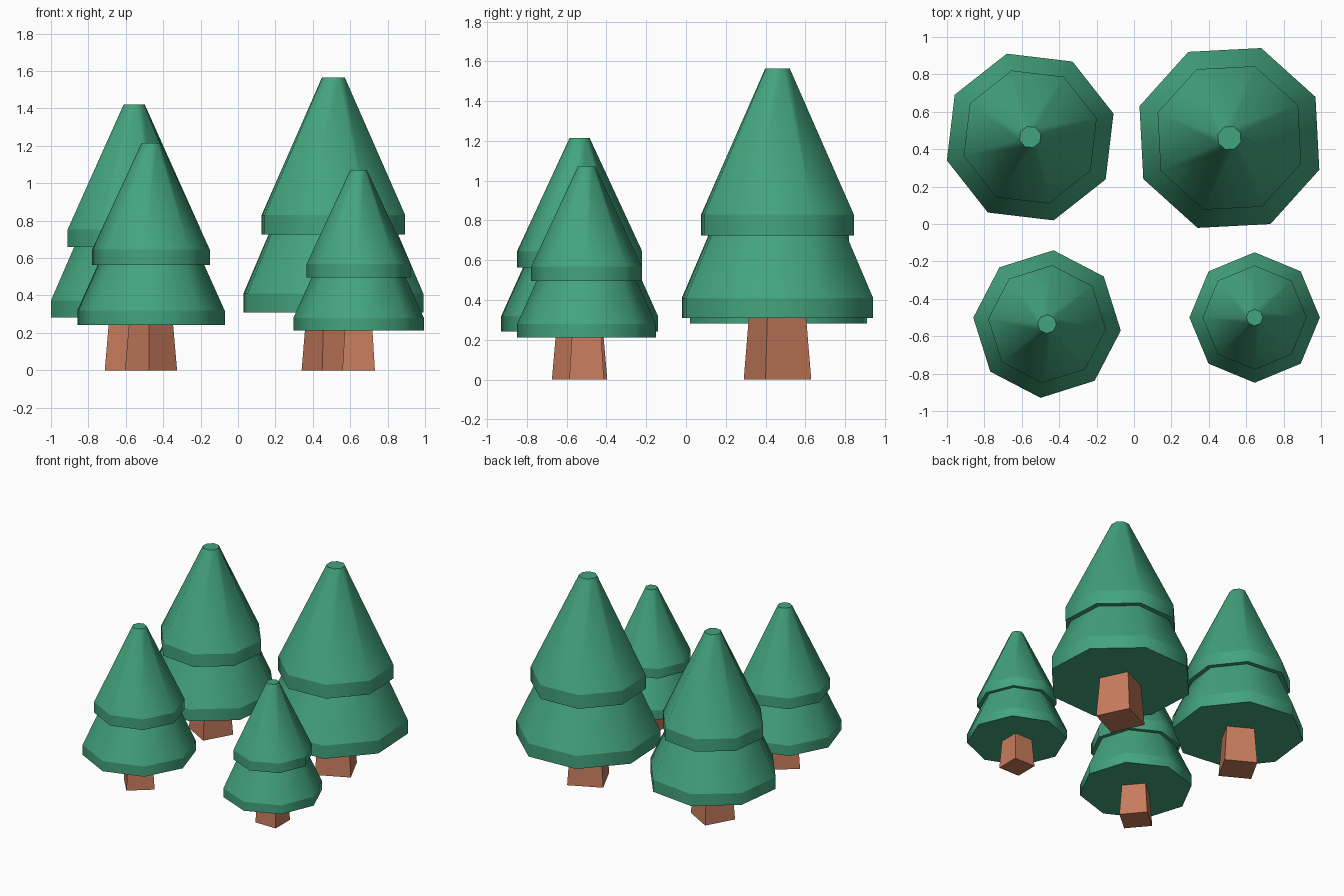
import bpy, bmesh, math

if "Cube" in bpy.data.objects:
    bpy.data.objects.remove(bpy.data.objects["Cube"])


def material(name, rgb):
    m = bpy.data.materials.new(name)
    m.diffuse_color = (*rgb, 1.0)
    m.use_nodes = True
    m.node_tree.nodes["Principled BSDF"].inputs["Base Color"].default_value = m.diffuse_color
    return m


LEAF = material("leaf green", (0.056, 0.37, 0.21))
BARK = material("bark brown", (0.57, 0.20, 0.107))

# (radius, height) profiles of the largest tree
HEIGHT = 1.565
FOLIAGE = [(0.51, 0.31), (0.51, 0.41), (0.368, 0.725), (0.407, 0.725),
           (0.407, 0.83), (0.065, HEIGHT)]
TRUNK = [(0.18, 0.0), (0.153, 0.31)]


def lathe(name, profile, sides, phase, scale, loc, mat, smooth):
    """Stack polygon rings along a profile, capped at both ends."""
    bm = bmesh.new()
    rings = []
    for r, z in profile:
        ring = []
        for i in range(sides):
            a = math.radians(phase) + i * math.tau / sides
            ring.append(bm.verts.new((r * scale * math.cos(a),
                                      r * scale * math.sin(a), z * scale)))
        rings.append(ring)
    for lo, hi in zip(rings, rings[1:]):
        for i in range(sides):
            j = (i + 1) % sides
            bm.faces.new((lo[i], lo[j], hi[j], hi[i])).smooth = smooth
    bm.faces.new(rings[0][::-1])
    bm.faces.new(rings[-1])
    # keep every horizontal ring crisp, let the sides blend
    for e in bm.edges:
        if abs(e.verts[0].co.z - e.verts[1].co.z) < 1e-5:
            e.smooth = False
    mesh = bpy.data.meshes.new(name)
    bm.to_mesh(mesh)
    bm.free()
    mesh.materials.append(mat)
    ob = bpy.data.objects.new(name, mesh)
    ob.location = (loc[0], loc[1], 0)
    bpy.context.collection.objects.link(ob)


# name, centre, height, turn in degrees
TREES = [
    ("back_right", (0.51, 0.46), 1.565, -19.5),
    ("back_left", (-0.555, 0.465), 1.42, 15.7),
    ("front_left", (-0.465, -0.535), 1.215, -5.0),
    ("front_right", (0.645, -0.5), 1.07, 45.0),
]
for name, loc, h, turn in TREES:
    s = h / HEIGHT
    lathe(name + "_foliage", FOLIAGE, 8, turn, s, loc, LEAF, True)
    lathe(name + "_trunk", TRUNK, 4, turn, s, loc, BARK, False)
